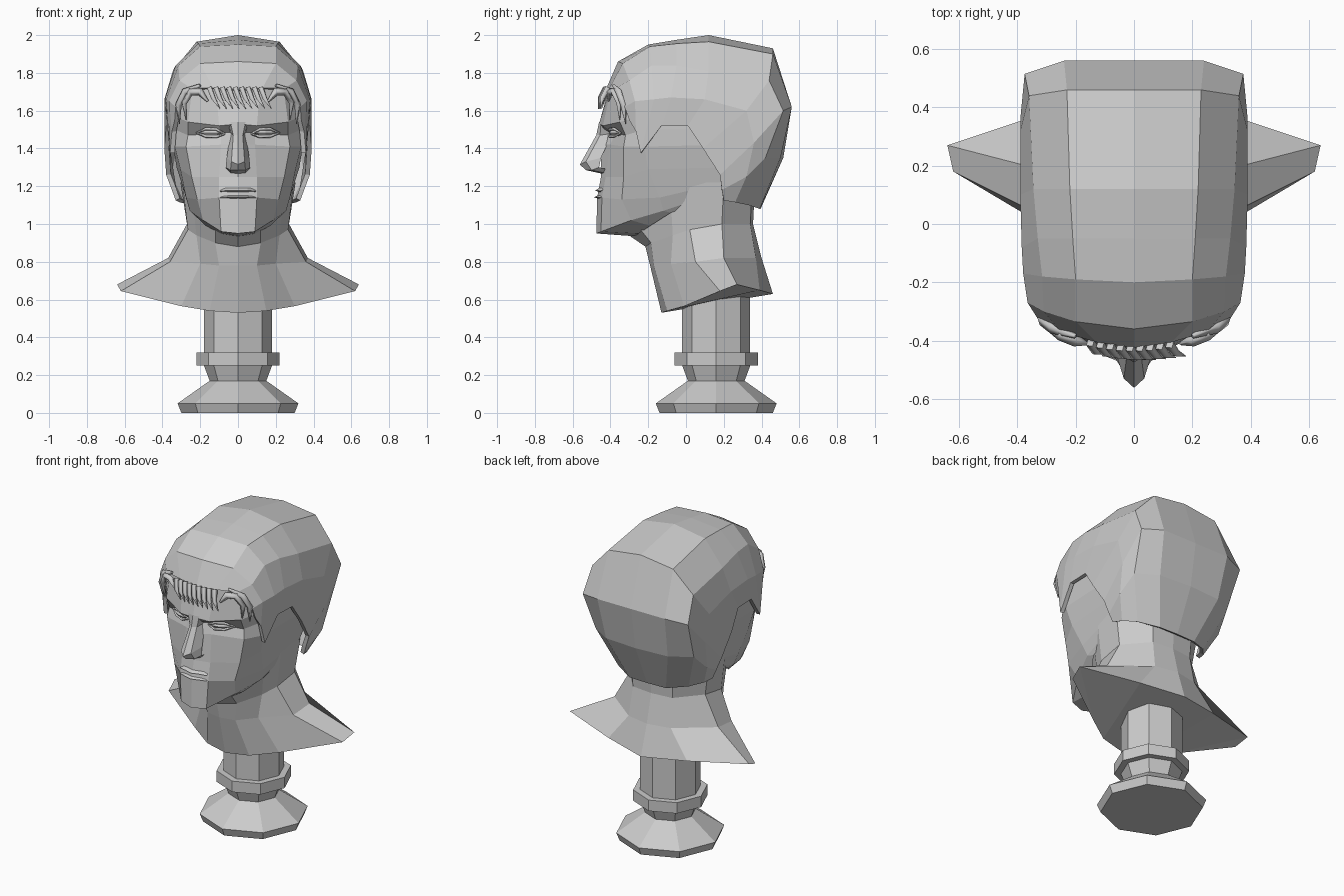
import bpy, bmesh, math
from mathutils import Vector


def finish(name, bm, center=(0, 0.1, 1.4)):
    # weld, make the normals face away from the given centre
    bmesh.ops.remove_doubles(bm, verts=bm.verts, dist=0.0005)
    bmesh.ops.recalc_face_normals(bm, faces=bm.faces)
    c = Vector(center)
    if sum(f.normal.dot(f.calc_center_median() - c) * f.calc_area() for f in bm.faces) < 0:
        bmesh.ops.reverse_faces(bm, faces=bm.faces)
    me = bpy.data.meshes.new(name)
    bm.to_mesh(me)
    bm.free()
    ob = bpy.data.objects.new(name, me)
    bpy.context.collection.objects.link(ob)
    return ob


def sheet(name, rows, center=(0, 0.1, 1.4), cap=False, thick=0):
    # mirrored surface through rows of points given for the x > 0 half
    bm = bmesh.new()
    for s in (1, -1):
        g = [[bm.verts.new((s * x, y, z)) for x, y, z in r] for r in rows]
        for a, b in zip(g, g[1:]):
            for i in range(len(a) - 1):
                bm.faces.new((a[i], a[i + 1], b[i + 1], b[i]))
        if cap:
            n = len(g[0])
            for i in range(n // 2):
                q = [g[0][i], g[0][i + 1], g[0][n - 2 - i], g[0][n - 1 - i]]
                q = list(dict.fromkeys(q))
                if len(q) > 2:
                    bm.faces.new(q)
    ob = finish(name, bm, center)
    if thick:
        m = ob.modifiers.new("thickness", 'SOLIDIFY')
        m.thickness, m.offset = thick, -1
    return ob


def lathe(name, prof, y, n=8):
    bm = bmesh.new()
    rings = [[bm.verts.new((r * math.sin(k * math.tau / n), y - r * math.cos(k * math.tau / n), z))
              for k in range(n)] for r, z in prof]
    for a, b in zip(rings, rings[1:]):
        for k in range(n):
            bm.faces.new((a[k], a[(k + 1) % n], b[(k + 1) % n], b[k]))
    bm.faces.new(rings[0])
    bm.faces.new(rings[-1])
    return finish(name, bm, (0, y, 0.3))


def strand(name, pts, width, radii):
    cu = bpy.data.curves.new(name, 'CURVE')
    cu.dimensions = '3D'
    cu.bevel_depth, cu.bevel_resolution, cu.use_fill_caps = width, 0, True
    sp = cu.splines.new('POLY')
    sp.points.add(len(pts) - 1)
    for p, co, r in zip(sp.points, pts, radii):
        p.co, p.radius = (*co, 1), r
    ob = bpy.data.objects.new(name, cu)
    bpy.context.collection.objects.link(ob)


# turned eight-sided stand
lathe("stand", [(.30, 0), (.32, .05), (.15, .17), (.18, .25), (.22, .25),
                (.22, .32), (.18, .32), (.18, .62)], 0.16)

# neck and flared shoulders, rings from front centre to back centre
sheet("neck_and_shoulders", [
    [(0, -.13, .53), (.15, -.10, .54), (.30, -.01, .565), (.62, .18, .645),
     (.64, .27, .68), (.28, .39, .65), (0, .46, .63)],
    [(0, -.19, .78), (.10, -.17, .78), (.20, -.08, .79), (.36, .05, .80),
     (.37, .20, .82), (.15, .37, .82), (0, .40, .82)],
    [(0, -.215, .88), (.12, -.185, .90), (.22, -.07, .94), (.265, .02, .97),
     (.27, .19, 1.0), (.14, .34, 1.0), (0, .355, 1.0)],
    [(0, -.36, .98), (.12, -.28, 1.02), (.24, -.08, 1.12), (.295, .02, 1.22),
     (.305, .20, 1.22), (.15, .35, 1.2), (0, .365, 1.2)],
], (0, 0.15, 0.85), cap=True)

# face and sides of the head, rows from under the chin to the forehead
sheet("face", [
    [(0, -.27, .935), (.09, -.25, .95), (.17, -.19, .99), (.24, -.08, 1.06), (.26, .15, 1.14)],
    [(0, -.475, .95), (.09, -.45, .96), (.185, -.29, 1.02), (.255, -.12, 1.07), (.275, .18, 1.17)],
    [(0, -.47, 1.14), (.10, -.445, 1.14), (.215, -.34, 1.13), (.275, -.14, 1.14), (.30, .2, 1.22)],
    [(0, -.45, 1.25), (.10, -.425, 1.25), (.245, -.33, 1.25), (.305, -.2, 1.29), (.325, .22, 1.3)],
    [(0, -.45, 1.42), (.09, -.40, 1.42), (.275, -.33, 1.41), (.335, -.22, 1.41), (.345, .24, 1.42)],
    [(0, -.43, 1.49), (.09, -.375, 1.48), (.265, -.32, 1.47), (.335, -.22, 1.5), (.355, .24, 1.5)],
    [(0, -.46, 1.53), (.10, -.44, 1.52), (.265, -.35, 1.54), (.335, -.25, 1.57), (.355, .2, 1.58)],
    [(0, -.40, 1.75), (.12, -.39, 1.75), (.24, -.345, 1.73), (.31, -.26, 1.70), (.34, .1, 1.66)],
], (0, 0, 1.3))

# nose wedge
sheet("nose", [
    [(0, -.44, 1.265), (.04, -.43, 1.27), (.06, -.41, 1.29)],
    [(0, -.53, 1.285), (.04, -.50, 1.285), (.065, -.46, 1.30)],
    [(0, -.562, 1.315), (.035, -.53, 1.33), (.06, -.45, 1.35)],
    [(0, -.475, 1.47), (.025, -.455, 1.47), (.04, -.39, 1.48)],
    [(0, -.46, 1.54), (.04, -.45, 1.54), (.06, -.43, 1.53)],
], (0, -.35, 1.38))

# lips
for nm, z0, z1, d in (("upper_lip", 1.165, 1.20, .482), ("lower_lip", 1.13, 1.16, .488)):
    sheet(nm, [
        [(0, -.445, z1), (.05, -.435, z1), (.09, -.42, z1 - .015)],
        [(0, -d, z0 + .012), (.05, -d + .015, z0 + .012), (.095, -.455, z0 + .01)],
        [(0, -.45, z0), (.05, -.44, z0), (.09, -.425, z0)],
    ], (0, -.3, z0))

# eyes with upper and lower lids
for s in (1, -1):
    bm = bmesh.new()
    bmesh.ops.create_uvsphere(bm, u_segments=8, v_segments=4, radius=1)
    for v in bm.verts:
        x = v.co.x
        v.co = (s * (.145 + .06 * x), -.37 + .025 * x + .03 * v.co.y, 1.482 + .018 * v.co.z)
    finish("eyeball", bm, (s * .145, -.37, 1.482))
    for nm, h in (("upper_eyelid", .02), ("lower_eyelid", -.02)):
        strand(nm, [(s * .07, -.40, 1.477), (s * .115, -.405, 1.482 + h),
                    (s * .17, -.38, 1.484 + h), (s * .22, -.345, 1.482)], .008, (.6, 1, 1, .6))

# hair cap, rows from hairline over the crown to the nape
sheet("hair", [
    [(0, -.425, 1.71), (.13, -.405, 1.72), (.25, -.37, 1.72), (.33, -.325, 1.62), (.335, -.30, 1.55)],
    [(0, -.36, 1.86), (.20, -.335, 1.85), (.31, -.30, 1.76), (.365, -.27, 1.65), (.35, -.265, 1.49)],
    [(0, -.20, 1.95), (.20, -.19, 1.94), (.315, -.18, 1.84), (.38, -.17, 1.66), (.36, -.24, 1.375)],
    [(0, -.05, 1.975), (.21, -.05, 1.955), (.33, -.05, 1.84), (.385, -.08, 1.67), (.375, -.13, 1.52)],
    [(0, .12, 2.0), (.22, .12, 1.965), (.345, .12, 1.81), (.39, .10, 1.66), (.38, .01, 1.52)],
    [(0, .46, 1.93), (.23, .46, 1.90), (.36, .44, 1.76), (.39, .32, 1.60), (.39, .09, 1.40)],
    [(0, .56, 1.62), (.24, .56, 1.62), (.375, .515, 1.60), (.39, .36, 1.43), (.38, .18, 1.26)],
    [(0, .515, 1.35), (.22, .50, 1.35), (.35, .42, 1.35), (.375, .32, 1.25), (.35, .19, 1.18)],
    [(0, .395, 1.08), (.13, .39, 1.08), (.25, .33, 1.10), (.31, .26, 1.115), (.33, .2, 1.125)],
], thick=.025)

# fringe of short pointed strands
for i in range(9):
    x = -.15 + i * .034
    y = -.425 + .8 * x * x
    strand("fringe_strand", [(x, y, 1.72), (x + .02, y - .03, 1.665),
                             (x + .055, y - .04, 1.61)], .017, (1, .9, .1))

# curved locks at the temples
for s in (1, -1):
    strand("temple_lock", [(s * .16, -.41, 1.65), (s * .20, -.40, 1.70), (s * .25, -.38, 1.70),
                           (s * .285, -.355, 1.64), (s * .275, -.35, 1.55)], .021, (.3, 1, 1, .8, .1))
    strand("side_lock", [(s * .20, -.385, 1.735), (s * .28, -.355, 1.70), (s * .315, -.33, 1.63),
                         (s * .31, -.32, 1.53)], .021, (.4, 1, .9, .1))
